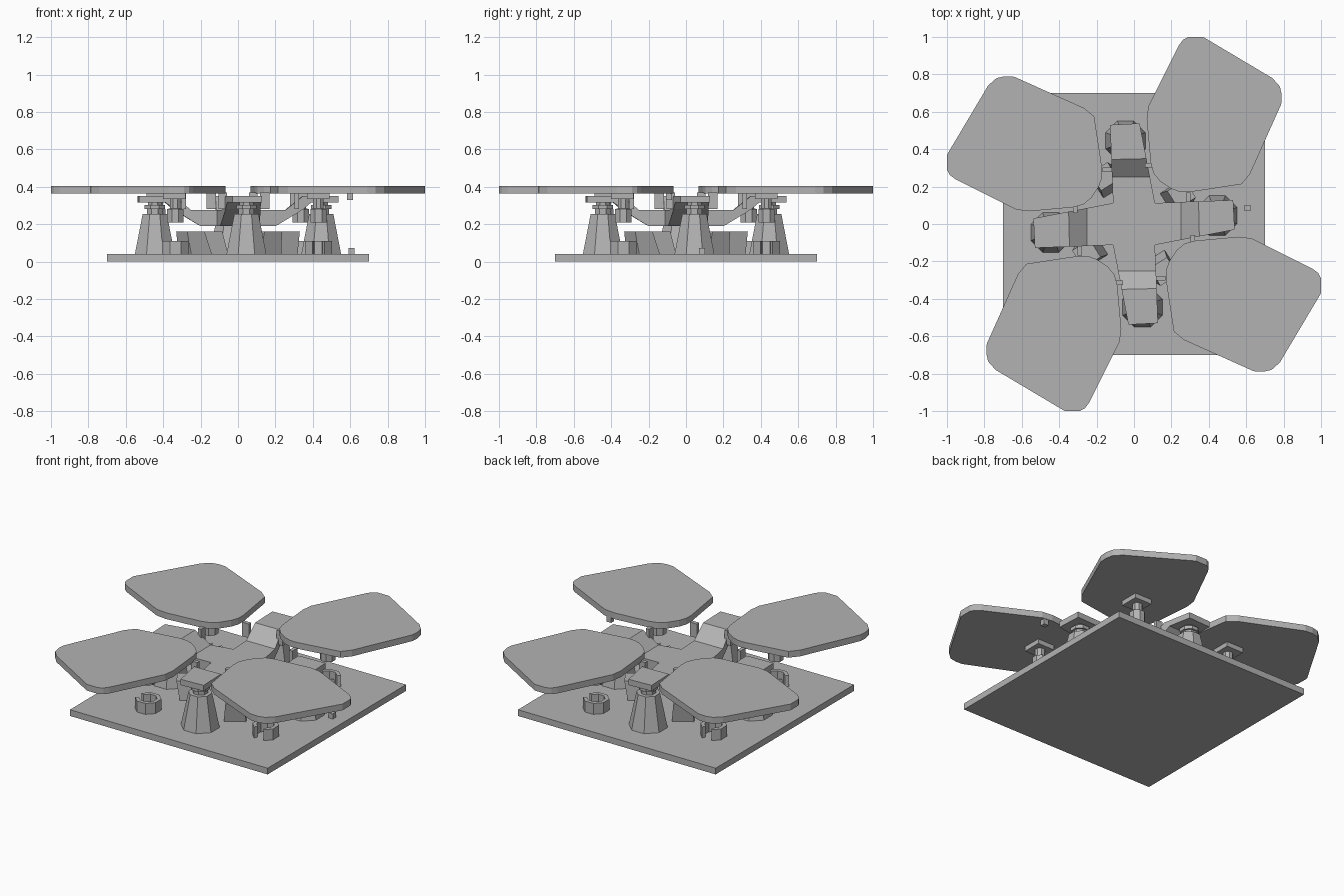
import bpy, bmesh, math
from mathutils import Matrix, Vector

if "Cube" in bpy.data.objects:
    bpy.data.objects.remove(bpy.data.objects["Cube"])

grey = bpy.data.materials.new("stone grey")
grey.diffuse_color = (0.45, 0.45, 0.45, 1)
grey.use_nodes = True
grey.node_tree.nodes["Principled BSDF"].inputs["Base Color"].default_value = grey.diffuse_color


def make(name, verts, faces, turn=0):
    me = bpy.data.meshes.new(name)
    m = Matrix.Rotation(math.radians(turn), 4, 'Z')
    me.from_pydata([m @ Vector(v) for v in verts], [], faces)
    bm = bmesh.new()
    bm.from_mesh(me)
    bmesh.ops.recalc_face_normals(bm, faces=bm.faces)
    bm.to_mesh(me)
    bm.free()
    me.materials.append(grey)
    ob = bpy.data.objects.new(name, me)
    bpy.context.collection.objects.link(ob)
    return ob


def loft(name, rings, turn=0):
    """Closed skin through equally sized rings of points."""
    n = len(rings[0])
    verts = [p for r in rings for p in r]
    faces = [list(range(n))[::-1], [(len(rings) - 1) * n + i for i in range(n)]]
    for k in range(len(rings) - 1):
        for i in range(n):
            j = (i + 1) % n
            faces.append([k * n + i, k * n + j, (k + 1) * n + j, (k + 1) * n + i])
    return make(name, verts, faces, turn)


def prism(name, pts, z0, z1, turn=0):
    return loft(name, [[(x, y, z) for x, y in pts] for z in (z0, z1)], turn)


def box(name, x, y, hx, hy, z0, z1, turn=0):
    return prism(name, [(x - hx, y - hy), (x + hx, y - hy), (x + hx, y + hy), (x - hx, y + hy)], z0, z1, turn)


def lathe(name, x, y, profile, turn=0, n=8):
    """Stack of n-sided rings, profile = (radius, z)."""
    rings = [[(x + r * math.cos((i + .5) * math.tau / n), y + r * math.sin((i + .5) * math.tau / n), z)
              for i in range(n)] for r, z in profile]
    return loft(name, rings, turn)


leaf = [(.262, .985), (.29, 1), (.37, 1), (.74, .78), (.78, .735), (.79, .69), (.787, .64),
        (.62, .267), (.575, .213), (.294, .17), (.245, .172), (.2, .188), (.14, .228),
        (.105, .27), (.09, .32), (.068, .56), (.077, .63), (.24, .955)]

# base plate and hub of the cross frame
box("base_plate", 0, 0, .7, .7, 0, .04)
box("cross_hub", 0, 0, .112, .112, .19, .275)

for k in range(4):
    t = 90 * k
    # leaf panel with hanging plunger, and its cup on the base
    prism("leaf_panel", leaf, .365, .405, t)
    box("plunger_mount", .34, .43, .06, .06, .335, .366, t)
    lathe("plunger", .335, .43, [(.03, .34), (.03, .285), (.047, .28), (.047, .21)], t)
    angles = [math.radians(25 + i * 310 / 7) for i in range(8)]
    ring = [(.335 + r * math.cos(a), .43 + r * math.sin(a))
            for r, seq in ((.078, angles), (.053, angles[::-1])) for a in seq]
    prism("cup", ring, .04, .11, t)

    # cross arm, rising from the hub to the tower
    rings = []
    for r, zb, zt in ((.112, .19, .275), (.2, .19, .275), (.25, .22, .275),
                      (.345, .28, .352), (.385, .315, .352), (.53, .315, .352)):
        f = (r - .112) / .418
        xl, xr = -.112 - .016 * f, .112 - .082 * f
        rings.append([(xl, r, zb), (xr, r + .008 * f, zb), (xr, r + .008 * f, zt), (xl, r, zt)])
    loft("cross_arm", rings, t)

    # tapered tower and neck under the arm end
    lathe("tower", -.045, .445, [(.115, .04), (.07, .255)], t)
    lathe("tower_neck", -.045, .445, [(.045, .25), (.045, .28), (.058, .28), (.058, .302), (.04, .302), (.04, .32)], t)

    # hinge pins between arm and leaves
    box("hinge_pin_right", .082, .315, .022, .012, .28, .37, t)
    box("hinge_pin_left", -.143, .29, .025, .012, .28, .37, t)

    # leaning support blocks under the hub
    c, s = math.cos(math.radians(32)), math.sin(math.radians(32))

    def ring_at(z, d, h):
        return [(c * (d + u * h) - s * v * h, s * (d + u * h) + c * v * h, z)
                for u, v in ((-1, -1), (1, -1), (1, 1), (-1, 1))]
    loft("support_block", [ring_at(.04, .27, .065), ring_at(.16, .3, .055)], t)

# latch pegs on the base and under one leaf
box("base_peg", .607, .085, .016, .016, .04, .073)
box("leaf_peg", .6, -.092, .016, .016, .33, .366)
